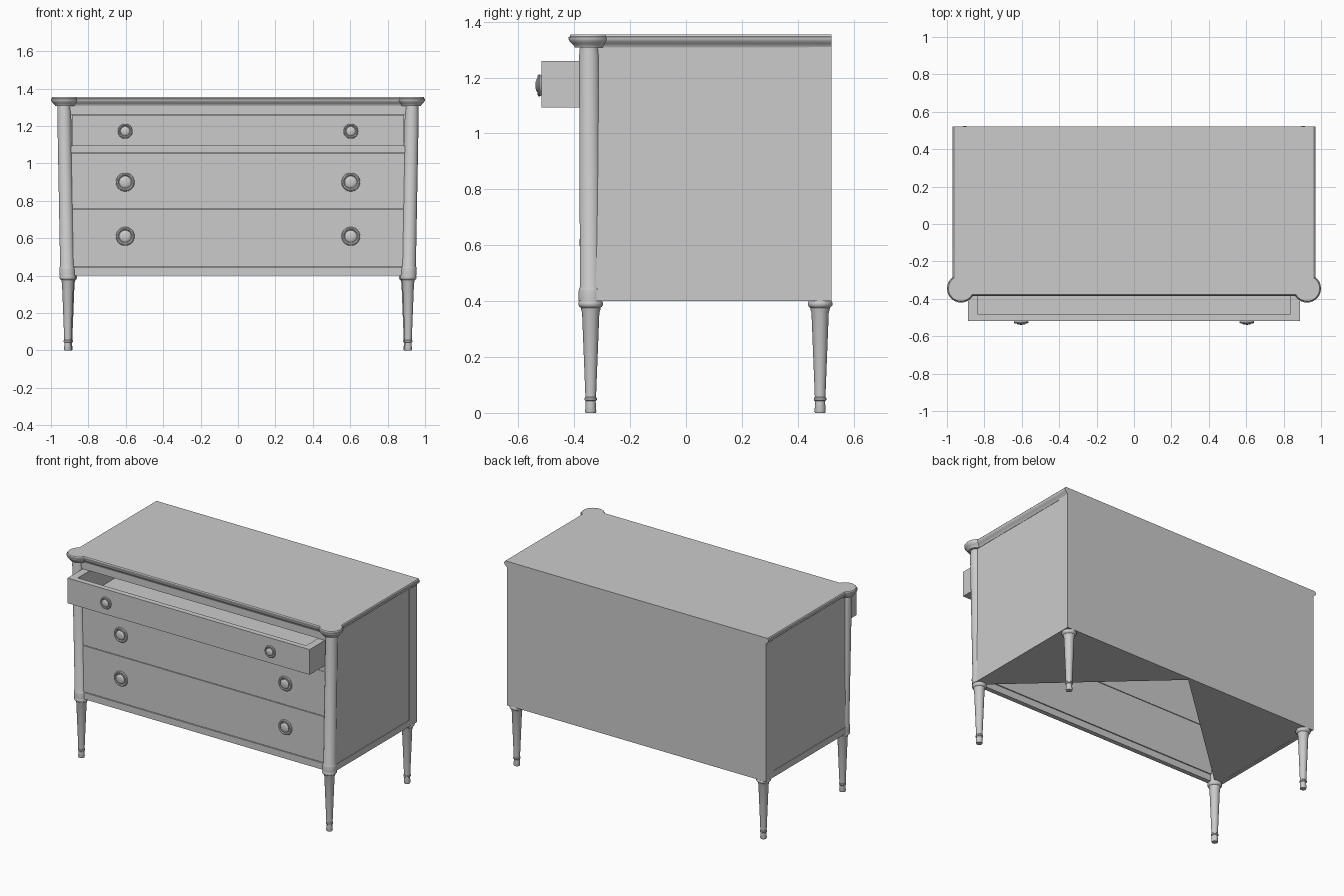
import bpy, bmesh, math
from mathutils import Vector, Matrix

cube = bpy.data.objects.get("Cube")
if cube:
    bpy.data.objects.remove(cube)

GREY = (0.6, 0.6, 0.6, 1)
mat = bpy.data.materials.new("plain grey")
mat.use_nodes = True
mat.diffuse_color = GREY
mat.node_tree.nodes["Principled BSDF"].inputs["Base Color"].default_value = GREY


def finish(name, bm, smooth=False):
    bmesh.ops.recalc_face_normals(bm, faces=bm.faces)
    me = bpy.data.meshes.new(name)
    bm.to_mesh(me)
    bm.free()
    me.materials.append(mat)
    ob = bpy.data.objects.new(name, me)
    bpy.context.collection.objects.link(ob)
    if smooth:
        bpy.ops.object.select_all(action="DESELECT")
        ob.select_set(True)
        bpy.context.view_layer.objects.active = ob
        bpy.ops.object.shade_smooth_by_angle(angle=math.radians(35))
    return ob


def box(name, x, y, z):
    """Box between the (low, high) pairs of each axis."""
    bm = bmesh.new()
    bmesh.ops.create_cube(bm, size=1)
    for v in bm.verts:
        v.co = [a + (b - a) * (c + 0.5) for (a, b), c in zip((x, y, z), v.co)]
    return finish(name, bm)


def skin(bm, loops):
    """Bridge successive closed loops of points and cap both ends."""
    rings = [[bm.verts.new(p) for p in loop] for loop in loops]
    n = len(rings[0])
    for a, b in zip(rings, rings[1:]):
        for i in range(n):
            j = (i + 1) % n
            bm.faces.new((a[i], a[j], b[j], b[i]))
    bm.faces.new(rings[0])
    bm.faces.new(rings[-1])


def lathe(name, profile, foot, head=None, turn=Matrix(), sides=32):
    """Turn (height, radius) pairs about the line from foot towards head."""
    bm = bmesh.new()
    skin(bm, [[(r * math.cos(math.tau * i / sides), r * math.sin(math.tau * i / sides), h)
               for i in range(sides)] for h, r in profile])
    lean = (Vector(head) - Vector(foot)) if head else Vector()
    top = profile[-1][0]
    for v in bm.verts:
        k = v.co.z / top
        v.co = turn @ v.co + Vector(foot) + Vector((lean.x * k, lean.y * k, 0))
    return finish(name, bm, True)


# Moulded top with round ears over the front columns
def top_outline(z, inset):
    cx, cy, r = 0.925, -0.345, 0.075 - inset
    side, front = 0.97 - inset, -0.385 + inset
    start = math.pi + math.asin((cy - front) / r)
    end = math.tau + math.acos((side - cx) / r)
    steps = 28
    right = [(cx + r * math.cos(start + (end - start) * i / steps),
              cy + r * math.sin(start + (end - start) * i / steps), z)
             for i in range(steps + 1)]
    right.append((side, 0.52, z))
    return right + [(-x, y, h) for x, y, h in reversed(right)]


bm = bmesh.new()
skin(bm, [top_outline(z, d) for z, d in (
    (1.307, 0.022), (1.314, 0.02), (1.322, 0.011), (1.331, 0.003),
    (1.338, 0), (1.345, 0), (1.347, 0.004), (1.352, 0.005), (1.355, 0.008))])
finish("top_board", bm, True)

# Case sides, made of a sunk panel with a stile and a rail
for name, s in (("left", 1), ("right", -1)):
    def across(a, b):
        return sorted((s * a, s * b))
    box(name + "_side_panel", across(0.925, 0.946), (-0.34, 0.44), (0.44, 1.31))
    box(name + "_side_stile", across(0.925, 0.95), (0.44, 0.52), (0.4, 1.31))
    box(name + "_side_rail", across(0.925, 0.95), (-0.34, 0.44), (0.4, 0.442))
box("back_panel", (-0.925, 0.925), (0.50, 0.52), (0.4, 1.31))

# Underside: two triangular boards meeting at the middle of the back
for name, s in (("left", 1), ("right", -1)):
    bm = bmesh.new()
    tri = [(s * 0.925, 0.50), (0, 0.50), (s * 0.925, -0.35)]
    skin(bm, [[(x, y, z) for x, y in tri] for z in (0.401, 0.407)])
    finish(name + "_underside", bm)

# Front rails and closed drawers
W = 0.9
for name, low, high, y in (
        ("bottom_rail", 0.4, 0.444, -0.362), ("lower_drawer", 0.448, 0.753, -0.36),
        ("middle_drawer", 0.757, 1.052, -0.36), ("drawer_rail", 1.055, 1.093, -0.362),
        ("top_rail", 1.262, 1.31, -0.362)):
    box(name, (-W, W), (y, y + 0.03), (low, high))

# Open top drawer
box("open_drawer_front", (-0.888, 0.888), (-0.518, -0.482), (1.093, 1.26))
for name, s in (("left", 1), ("right", -1)):
    box(name + "_open_drawer_side", sorted((s * 0.838, s * 0.888)), (-0.482, 0.3), (1.093, 1.26))
box("open_drawer_back", (-0.838, 0.838), (0.27, 0.3), (1.093, 1.26))
box("open_drawer_floor", (-0.838, 0.838), (-0.482, 0.27), (1.093, 1.11))

# Columns and tapered legs
LEG = [(0, 0.018), (0.006, 0.02), (0.035, 0.018), (0.042, 0.018), (0.046, 0.022),
       (0.053, 0.022), (0.057, 0.019), (0.36, 0.031), (0.368, 0.034), (0.376, 0.035),
       (0.38, 0.04), (0.386, 0.044), (0.394, 0.044), (0.4, 0.041)]
COLUMN = [(0, 0.043), (0.036, 0.043), (0.044, 0.041), (0.05, 0.038),
          (0.88, 0.037), (0.89, 0.035), (0.91, 0.034)]
for name, s in (("left", 1), ("right", -1)):
    lathe(name + "_front_leg", LEG, (s * 0.91, -0.341, 0))
    lathe(name + "_back_leg", LEG, (s * 0.905, 0.48, 0))
    lathe(name + "_column", COLUMN, (s * 0.912, -0.341, 0.4), (s * 0.93, -0.346, 1.31))

# Round knobs: ringed plate with a domed centre, given for radius 1
KNOB = [(0, 0.9), (0.006, 1), (0.01, 0.97), (0.013, 0.86), (0.011, 0.74), (0.006, 0.68),
        (0.006, 0.6), (0.014, 0.62), (0.018, 0.52), (0.02, 0.3), (0.021, 0.05)]
FORWARD = Matrix.Rotation(math.pi / 2, 3, "X")
for drawer, z, y, r in (("top", 1.172, -0.518, 0.04), ("middle", 0.9, -0.36, 0.05),
                        ("lower", 0.61, -0.36, 0.05)):
    for name, s in (("left", 1), ("right", -1)):
        lathe(f"{drawer}_{name}_knob", [(h, k * r) for h, k in KNOB],
              (s * 0.603, y, z), turn=FORWARD)
